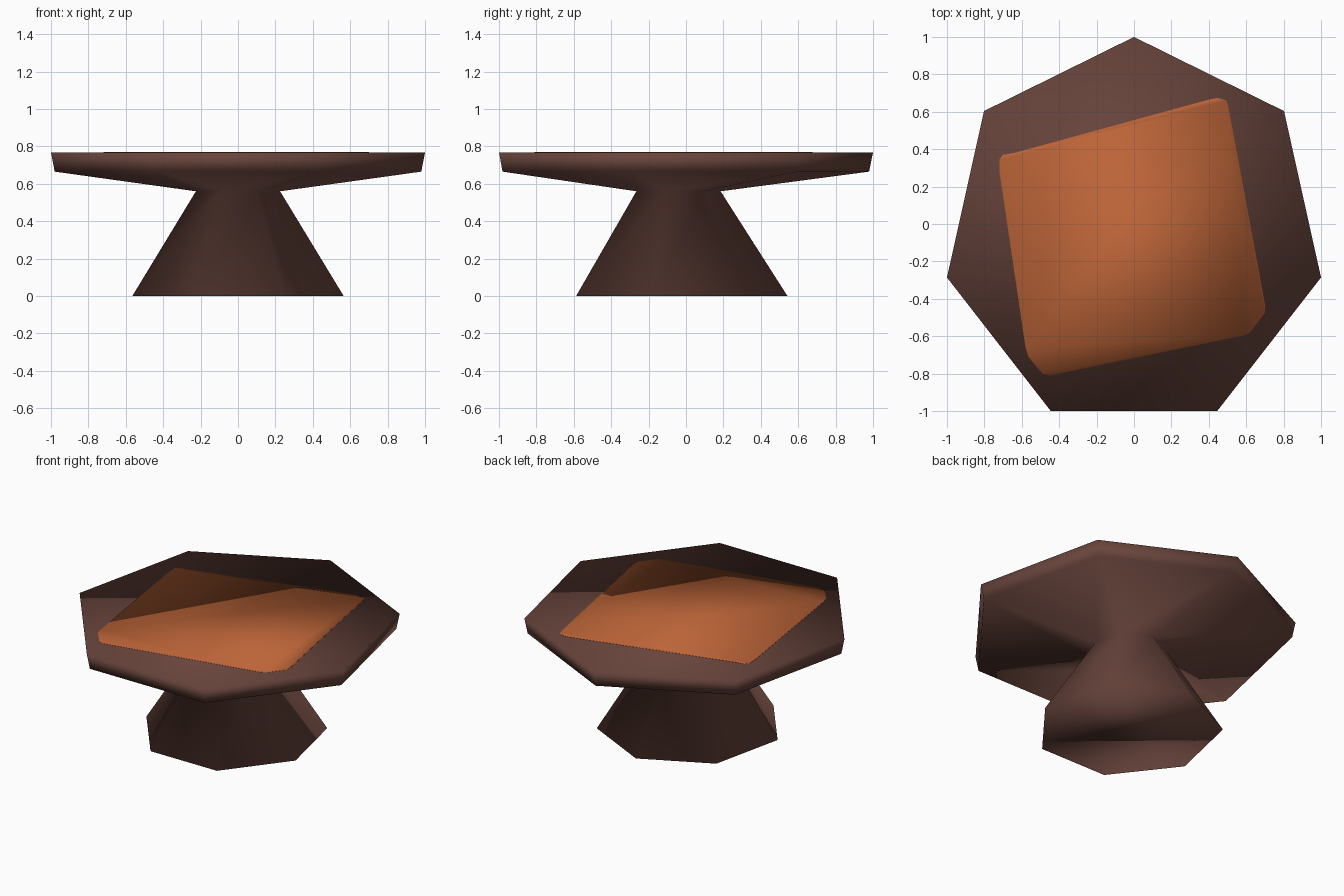
import bpy, bmesh, math

if "Cube" in bpy.data.objects:
    bpy.data.objects.remove(bpy.data.objects["Cube"])

CY = -0.052            # centre of the seven-sided plan
SX, SY = 1.0257, 1.052 # plan radii giving a 2 x 2 footprint


def material(name, rgb):
    m = bpy.data.materials.new(name)
    m.diffuse_color = (*rgb, 1)
    m.use_nodes = True
    m.node_tree.nodes["Principled BSDF"].inputs["Base Color"].default_value = m.diffuse_color
    return m


def loft(name, rings, mat):
    """Closed smooth solid through rings of 3D points, bottom to top."""
    bm = bmesh.new()
    loops = [[bm.verts.new(p) for p in ring] for ring in rings]
    n = len(loops[0])
    bm.faces.new(loops[0][::-1])
    bm.faces.new(loops[-1])
    for a, b in zip(loops, loops[1:]):
        for i in range(n):
            j = (i + 1) % n
            bm.faces.new((a[i], a[j], b[j], b[i]))
    bmesh.ops.recalc_face_normals(bm, faces=bm.faces)
    for f in bm.faces:
        f.smooth = True
    me = bpy.data.meshes.new(name)
    bm.to_mesh(me)
    bm.free()
    me.materials.append(mat)
    ob = bpy.data.objects.new(name, me)
    bpy.context.collection.objects.link(ob)
    return ob


def heptagon(scale, z):
    angles = [math.pi / 2 + 2 * math.pi * k / 7 for k in range(7)]
    return [(SX * scale * math.cos(a), CY + SY * scale * math.sin(a), z) for a in angles]


brown = material("dark brown", (0.138, 0.058, 0.045))
orange = material("burnt orange", (0.50, 0.127, 0.039))

# Table body: flared foot, narrow neck, sloped underside and thick rim
profile = [(0.565, 0.0), (0.225, 0.56), (0.98, 0.665), (1.0, 0.768)]
loft("table_body", [heptagon(s, z) for s, z in profile], brown)

# Thin cloth panel with softened corners lying on the table top
outline = [(0.40, 0.665), (0.45, 0.675), (0.495, 0.66), (0.51, 0.60)][::-1]
outline += [(-0.64, 0.38), (-0.70, 0.37), (-0.72, 0.345), (-0.72, 0.28)]
outline += [(-0.58, -0.66), (-0.565, -0.71), (-0.49, -0.80), (-0.45, -0.81)]
outline += [(0.59, -0.595), (0.62, -0.58), (0.70, -0.475), (0.70, -0.43)]
loft("cloth_panel", [[(x, y, z) for x, y in outline] for z in (0.766, 0.771)], orange)
